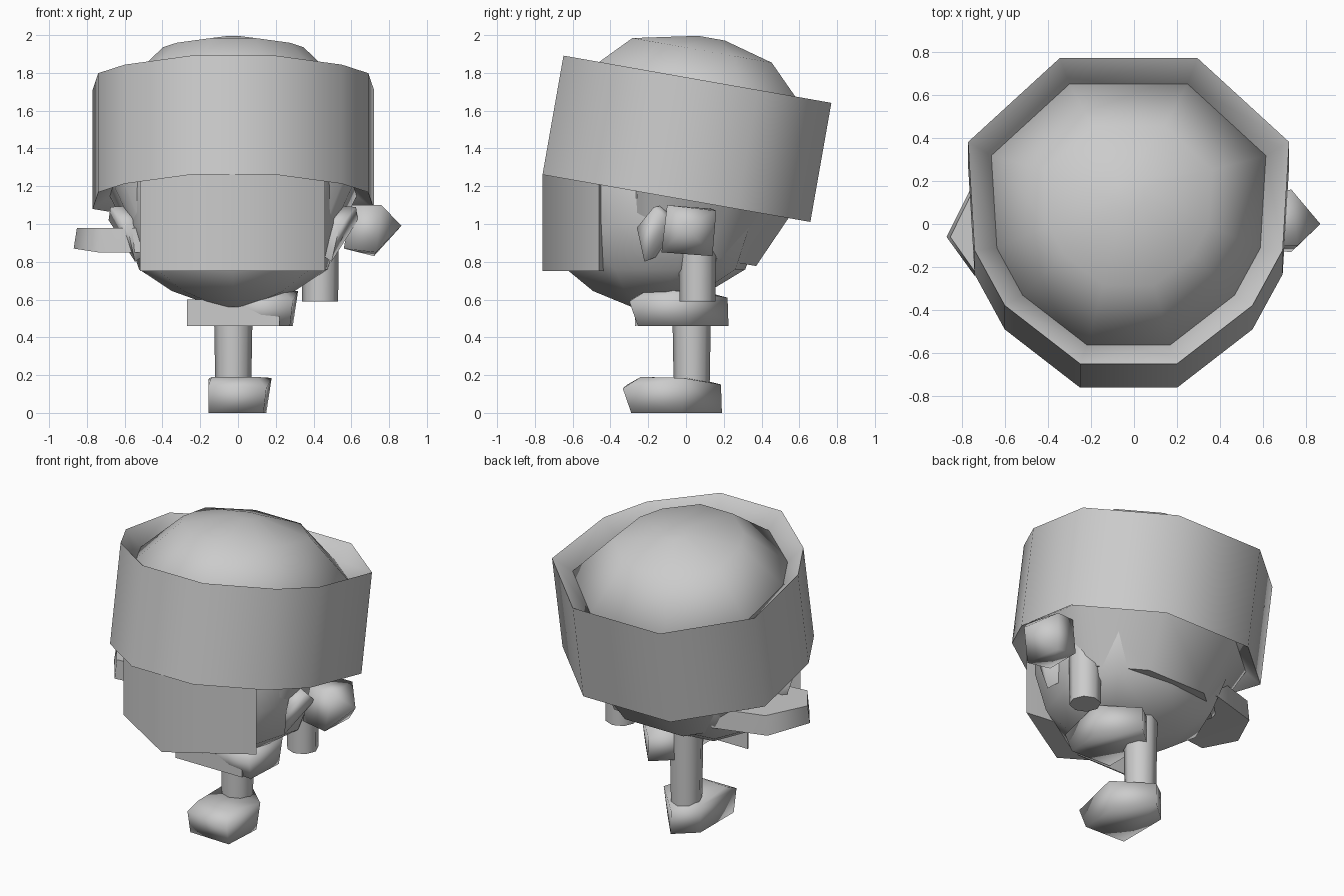
import bpy, bmesh
from math import radians, cos, sin, pi

if "Cube" in bpy.data.objects:
    bpy.data.objects.remove(bpy.data.objects["Cube"])

CX = -0.025  # symmetry plane of the figure


def finish(name, bm, loc=(0, 0, 0), tilt=0, angle=62):
    bmesh.ops.recalc_face_normals(bm, faces=bm.faces)
    me = bpy.data.meshes.new(name)
    bm.to_mesh(me)
    bm.free()
    ob = bpy.data.objects.new(name, me)
    bpy.context.collection.objects.link(ob)
    ob.location = loc
    ob.rotation_euler.x = radians(tilt)
    bpy.ops.object.select_all(action='DESELECT')
    ob.select_set(True)
    bpy.context.view_layer.objects.active = ob
    bpy.ops.object.shade_smooth_by_angle(angle=radians(angle))
    return ob


def mirrored(half):
    """Close a right-hand outline (front to back) by mirroring it in x."""
    return half + [(-x, y) for x, y in reversed(half) if x > 0.001]


def loft(name, plan, rings, close=False, **kw):
    """Stack scaled copies of a plan; each ring is (z, scale, y shift)."""
    bm = bmesh.new()
    loops = [[bm.verts.new((x * s, y * s + dy, z)) for x, y in plan]
             for z, s, dy in rings]
    n = len(plan)
    pairs = list(zip(loops, loops[1:]))
    if close:
        pairs.append((loops[-1], loops[0]))
    for a, b in pairs:
        for i in range(n):
            j = (i + 1) % n
            bm.faces.new((a[i], a[j], b[j], b[i]))
    if not close:
        bm.faces.new(loops[0])
        bm.faces.new(loops[-1])
    return finish(name, bm, **kw)


def hull(name, pts, **kw):
    bm = bmesh.new()
    for p in pts:
        bm.verts.new(p)
    bmesh.ops.convex_hull(bm, input=bm.verts)
    bmesh.ops.dissolve_limit(bm, angle_limit=radians(2), verts=bm.verts, edges=bm.edges)
    return finish(name, bm, **kw)


def ngon(n, r):
    return [(r * cos(2 * pi * i / n), r * sin(2 * pi * i / n)) for i in range(n)]


# Hat: tilted band with recessed rims, low dome inside the top
hat_plan = mirrored([(.225, -.715), (.575, -.44), (.715, -.18), (.745, .33), (.32, .725)])
hat = dict(loc=(CX, 0, 1.452), tilt=-10)
loft("hat_band", hat_plan,
     [(-.23, .82, 0), (-.32, 1, 0), (.32, 1, 0), (.23, .855, 0)], close=True, **hat)
loft("hat_dome", hat_plan,
     [(.1, .8, 0), (.23, .855, 0), (.475, .52, 0), (.547, .1, .04)], **hat)

# Hair tapering in below the sides and back of the band
back_plan = mirrored([(.4, -.3), (.66, -.24), (.72, -.1), (.74, .33), (.32, .72)])
loft("hair_back", back_plan, [(-.23, .9, 0), (-.6, .67, 0)], **hat)

# Head: rounded chin lofted from a pointed-front plan
head_plan = mirrored([(0, -.7), (.47, -.4), (.58, -.02), (.43, .34), (0, .4)])
loft("head", head_plan,
     [(1.5, .85, 0), (1.25, 1, 0), (1.0, 1, 0), (.76, .86, -.03),
      (.645, .56, -.1), (.56, .15, -.18)], loc=(CX, 0, 0))

# Face plate: shallow wedge under the front of the band
loft("face_plate", [(-.49, -.46), (0, -.76), (.49, -.46), (0, -.4)],
     [(.75, 1, 0), (1.262, 1, 0)], loc=(CX - .005, 0, 0), angle=70)

# Side locks in front of the ears
for s, side in ((1, "right"), (-1, "left")):
    hull("side_lock_" + side,
         [(CX + s * x, y, z) for x, y, z in
          ((.65, -.17, 1.09), (.56, -.26, .98), (.66, -.1, 1.02),
           (.52, -.22, .8), (.45, -.1, .85), (.5, -.1, 1.1))], angle=100)

# Feet: one standing, one raised; square toe and pointed heel
foot_base = [(-.155, -.28), (.135, -.29), (.15, -.02), (-.02, .19), (-.155, .07)]
foot_top = [(-.155, -.31, .15), (.15, -.335, .13), (-.14, -.22, .19), (.1, -.24, .19),
            (.178, -.02, .185), (-.02, .185, .15), (-.155, .07, .18)]
for name, ox, oy, oz in (("standing_foot", 0, 0, 0), ("raised_foot", .14, .035, .46)):
    hull(name, [(x + ox, y + oy, z + oz) for x, y, z in
                [(a, b, 0) for a, b in foot_base] + foot_top], angle=100)

# Legs
loft("standing_leg", ngon(8, .1), [(.13, .95, 0), (.7, 1.05, 0)], loc=(CX, .03, 0))
loft("raised_leg", ngon(8, .1), [(.59, .95, 0), (1.0, 1, 0)], loc=(.435, .06, 0))

# Collar panel under the chin
hull("collar_panel", [(x, y, z) for x in (-.27, .22) for y in (-.27, -.262) for z in (.46, .6)])

# Right hand: blunt pointed block
hull("right_hand", [(.865, 0, .99), (.73, -.13, .85), (.72, .14, .83), (.76, -.1, 1.1),
                    (.73, .16, 1.07), (.56, -.12, .87), (.56, .12, .87),
                    (.6, -.1, 1.1), (.6, .14, 1.08)], angle=100)

# Left hand: flat pentagon pointing outward
hull("left_hand", [p for x, y in ((-.87, -.06), (-.74, -.24), (-.74, .2), (-.4, -.2), (-.4, .3))
                   for p in ((x, y, .85 + (.02 if x < -.8 else 0)), (x * .98, y, .98))])
